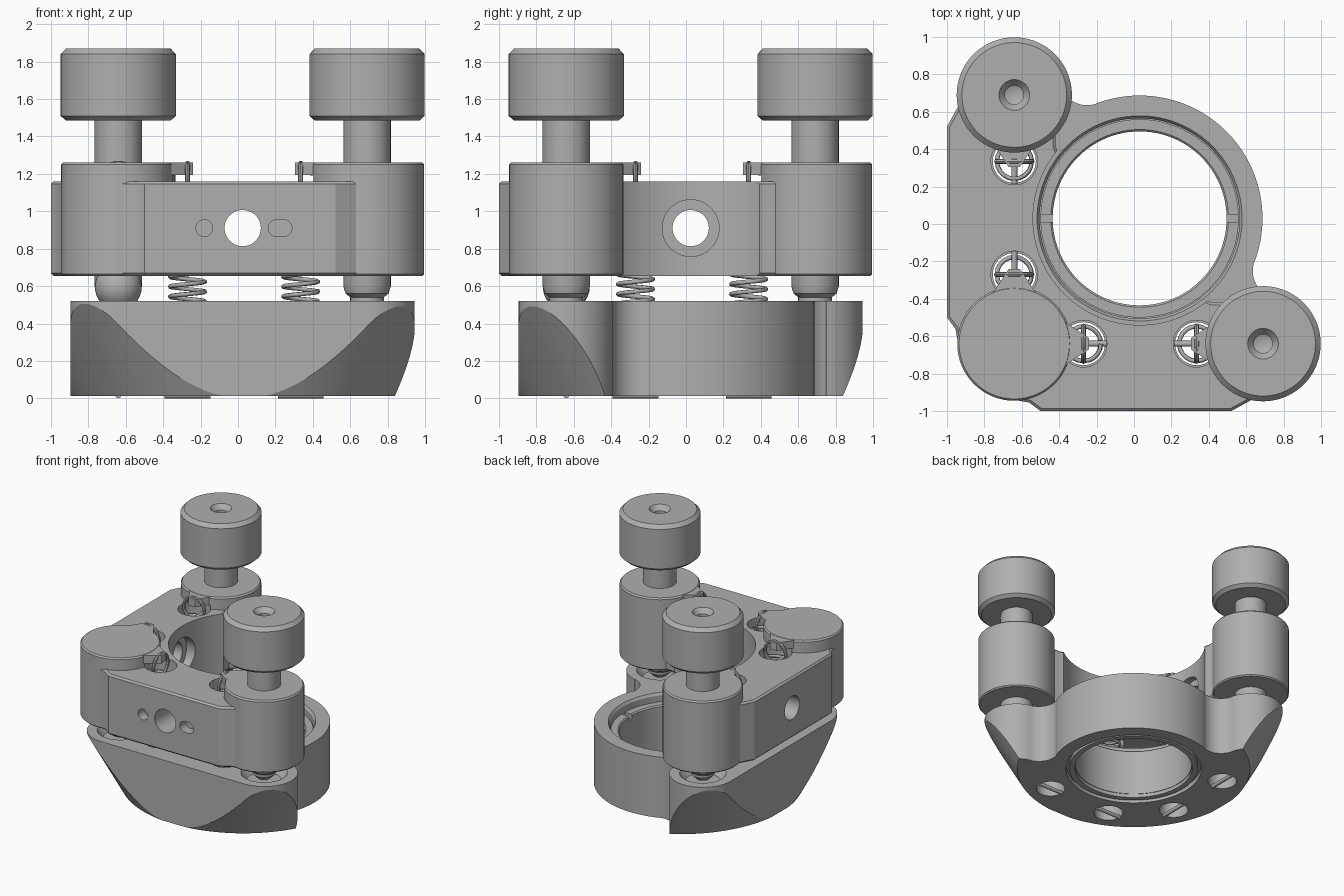
import bpy, bmesh, math
from mathutils import Vector, Matrix

if "Cube" in bpy.data.objects:
    bpy.data.objects.remove(bpy.data.objects["Cube"], do_unlink=True)

metal = bpy.data.materials.new("satin_grey_metal")
metal.use_nodes = True
GREY = (0.43, 0.43, 0.43, 1)
metal.diffuse_color = GREY
metal.node_tree.nodes["Principled BSDF"].inputs["Base Color"].default_value = GREY

C = Vector((0.03, 0.03))            # bore centre
CORNER, RIGHT, BACK = (-0.64, -0.64), (0.69, -0.64), (-0.64, 0.69)
SPRINGS = [(-0.27, -0.64, 0), (0.335, -0.64, 0), (-0.64, -0.27, 1), (-0.64, 0.335, 1)]


def select(ob):
    bpy.ops.object.select_all(action='DESELECT')
    ob.select_set(True)
    bpy.context.view_layer.objects.active = ob


def make(name, bm):
    bmesh.ops.recalc_face_normals(bm, faces=bm.faces)
    me = bpy.data.meshes.new(name)
    bm.to_mesh(me)
    bm.free()
    ob = bpy.data.objects.new(name, me)
    bpy.context.collection.objects.link(ob)
    me.materials.append(metal)
    return ob


def smooth(ob):
    select(ob)
    bpy.ops.object.shade_smooth_by_angle(angle=math.radians(28))
    return ob


def lathe(name, profile, at=(0, 0), n=64, closed=False):
    """Revolve (radius, z) points about a vertical axis."""
    bm = bmesh.new()
    vs = [bm.verts.new((r, 0, z)) for r, z in profile]
    pairs = list(zip(vs, vs[1:])) + ([(vs[-1], vs[0])] if closed else [])
    es = [bm.edges.new(p) for p in pairs]
    bmesh.ops.spin(bm, geom=vs + es, cent=(0, 0, 0), axis=(0, 0, 1),
                   angle=2 * math.pi, steps=n, use_merge=True)
    bmesh.ops.remove_doubles(bm, verts=bm.verts, dist=1e-5)
    bmesh.ops.translate(bm, verts=bm.verts, vec=(at[0], at[1], 0))
    return make(name, bm)


def cyl(name, at, z0, z1, r, n=64):
    return lathe(name, [(0, z0), (r, z0), (r, z1), (0, z1)], at, n)


def rod(name, a, b, r, n=32, stretch=1):
    """Cylinder between two points; stretch widens it sideways."""
    a, b = Vector(a), Vector(b)
    bm = bmesh.new()
    bmesh.ops.create_cone(bm, cap_ends=True, segments=n, radius1=r, radius2=r, depth=(b - a).length)
    bm.transform(Matrix.Translation((a + b) / 2) @ (b - a).to_track_quat('Z', 'Y').to_matrix().to_4x4())
    if stretch > 1:
        s = r * (stretch - 1)
        along = Vector((1, 0, 0)) if abs((b - a).y) > abs((b - a).x) else Vector((0, 1, 0))
        for v in bm.verts:
            v.co += along * math.copysign(s, (v.co - (a + b) / 2).dot(along))
    return make(name, bm)


def prism(name, pts, z0, z1):
    bm = bmesh.new()
    f = bm.faces.new([bm.verts.new((x, y, z0)) for x, y in pts])
    top = bmesh.ops.extrude_face_region(bm, geom=[f])["geom"]
    bmesh.ops.translate(bm, vec=(0, 0, z1 - z0), verts=[g for g in top if isinstance(g, bmesh.types.BMVert)])
    return make(name, bm)


def boolean(ob, cutter, op='DIFFERENCE'):
    m = ob.modifiers.new("cut", 'BOOLEAN')
    m.object, m.operation, m.solver = cutter, op, 'EXACT'
    select(ob)
    bpy.ops.object.modifier_apply(modifier=m.name)
    bpy.data.objects.remove(cutter, do_unlink=True)


def bevel(ob, w):
    m = ob.modifiers.new("edge", 'BEVEL')
    m.width, m.segments, m.limit_method, m.angle_limit = w, 1, 'ANGLE', math.radians(50)
    select(ob)
    bpy.ops.object.modifier_apply(modifier=m.name)


def arc(c, r, a0, a1, n):
    return [(c[0] + r * math.cos(math.radians(a0 + (a1 - a0) * i / n)),
             c[1] + r * math.sin(math.radians(a0 + (a1 - a0) * i / n))) for i in range(n + 1)]


def mirrored(half):
    """Close a half outline by reflecting it over the x = y diagonal."""
    pts = half + [(y, x) for x, y in reversed(half)]
    out = []
    for p in pts:
        if not out or (Vector(p) - Vector(out[-1])).length > 1e-4:
            out.append(p)
    if (Vector(out[0]) - Vector(out[-1])).length < 1e-4:
        out.pop()
    return out


def swap(p, flip):
    return (p[1], p[0], p[2]) if flip else p


# Base plate: ring body with two lobes, undercut by a cone
half = (arc(CORNER, 0.255, 225, 270, 12) + arc(RIGHT, 0.255, -90, 76, 36)
        + arc((0.785, -0.25), 0.15, 256, 160, 16) + arc(C, 0.657, -20, 45, 30))
base = prism("base_plate", mirrored(half), 0.012, 0.52)
boolean(base, lathe("cone", [(0, 0), (0.925, 0), (1.255, 0.6), (0, 0.6)], C, 128), 'INTERSECT')
boolean(base, lathe("bore", [(0, -0.1), (0.55, -0.1), (0.54, 0.05), (0.465, 0.05), (0.465, 0.33),
                             (0.535, 0.33), (0.535, 0.5), (0.555, 0.53), (0.555, 0.7), (0, 0.7)], C, 96))
for p in (CORNER, RIGHT, BACK):
    boolean(base, lathe("seat", [(0, 0.46), (0.13, 0.46), (0.185, 0.53), (0.185, 0.6), (0, 0.6)], p))
for x, y, f in SPRINGS:
    boolean(base, cyl("hole", (x, y), -0.1, 0.7, 0.115, 48))
smooth(base)

# Retaining ring with two spanner slots, and the thin ring beneath
ring = lathe("retaining_ring", [(0.465, 0.33), (0.53, 0.33), (0.53, 0.45), (0.475, 0.45), (0.465, 0.44)], C, 96, True)
boolean(ring, prism("slots", [(-0.7, 0.01), (0.7, 0.01), (0.7, 0.05), (-0.7, 0.05)], 0.41, 0.5))
smooth(ring)
smooth(lathe("lower_ring", [(0.47, 0.02), (0.515, 0.02), (0.515, 0.06), (0.47, 0.06)], C, 96, True))

# Upper L-shaped plate
half = [(-0.84, -0.84), (-0.64, -0.94), (-0.56, -0.955), (-0.5, -1), (0.52, -1), (0.63, -0.94),
        (0.69, -0.94), (0.69, -0.42), (0.42, -0.42), (-0.2, -0.2)]
plate = prism("upper_plate", mirrored(half), 0.655, 1.16)
bevel(plate, 0.014)
boolean(plate, cyl("clearance", C, 0.5, 1.4, 0.57, 128))
for f in (0, 1):
    def side(x, y0, y1, r, s=1):
        boolean(plate, rod("side_cut", swap((x, y0, 0.91), f), swap((x, y1, 0.91), f), r, 40, s))
    side(0.025, -1.2, -0.2, 0.097)      # through hole
    side(0.025, -0.6, -0.2, 0.152)      # counterbore on the inner wall
    side(-0.18, -1.1, -0.92, 0.045)     # round dimple
    side(0.225, -1.1, -0.92, 0.045, 1.4)  # slot
for x, y, f in SPRINGS:
    boolean(plate, cyl("hole", (x, y), 0.5, 1.4, 0.125, 48))
smooth(plate)

# Raised bosses at the corner and under the knobs
for name, p in (("corner_boss", CORNER), ("right_boss", RIGHT), ("back_boss", BACK)):
    prof = [(0, 0.655), (0.295, 0.655), (0.305, 0.665), (0.305, 1.25), (0.295, 1.262), (0, 1.262)]
    boss = lathe(name, prof, p, 96)
    for x, y, f in SPRINGS:
        if (Vector(p) - Vector((x, y))).length < 0.45:
            boolean(boss, cyl("hole", (x, y), 0.5, 1.19, 0.125, 48))
    smooth(boss)

# Corner pivot ball
smooth(lathe("pivot_ball", [(0.125 * math.sin(math.pi * i / 16), 0.595 - 0.125 * math.cos(math.pi * i / 16))
                            for i in range(17)], CORNER, 40))

# Adjuster screws: knob, shaft, bushing and rounded tip
for name, p in (("right", RIGHT), ("back", BACK)):
    smooth(lathe(name + "_knob", [(0, 1.485), (0.28, 1.485), (0.308, 1.51), (0.308, 1.84), (0.28, 1.87),
                                  (0.082, 1.87), (0.05, 1.83), (0.05, 1.79), (0, 1.77)], p, 96))
    smooth(cyl(name + "_shaft", p, 1.2, 1.5, 0.127))
    smooth(lathe(name + "_tip", [(0, 0.47), (0.05, 0.48), (0.09, 0.52), (0.09, 0.54), (0.115, 0.56),
                                 (0.127, 0.6), (0.127, 0.7), (0, 0.7)], p))

# Tension springs with hooks, anchor pins and fingers
for i, (x, y, f) in enumerate(SPRINGS):
    cu = bpy.data.curves.new("spring", 'CURVE')
    cu.dimensions, cu.bevel_depth, cu.bevel_resolution = '3D', 0.012, 1
    sp = cu.splines.new('POLY')
    n, turns = 340, 17
    sp.points.add(n)
    for k, pt in enumerate(sp.points):
        a = 2 * math.pi * turns * k / n
        pt.co = (x + 0.093 * math.cos(a), y + 0.093 * math.sin(a), 0.2 + 0.9 * k / n, 1)
    ob = bpy.data.objects.new("spring_%d" % (i + 1), cu)
    bpy.context.collection.objects.link(ob)
    cu.materials.append(metal)

    bpy.ops.mesh.primitive_torus_add(major_radius=0.095, minor_radius=0.013, major_segments=36,
                                     minor_segments=8, location=(x, y, 1.162),
                                     rotation=(math.pi / 2, 0, 0) if f else (0, math.pi / 2, 0))
    hook = bpy.context.object
    hook.name = "spring_hook_%d" % (i + 1)
    hook.data.materials.append(metal)
    smooth(hook)
    u, v = (y, x) if f else (x, y)
    for z in (1.08, 0.016):
        smooth(rod("anchor_pin", swap((u - 0.122, v, z), f), swap((u + 0.122, v, z), f), 0.016, 16))
    # finger pointing from the boss to the hook
    d = 1 if u > 0 else -1
    tip, root = u + d * -0.03 if u > 0 else u + 0.03, u + d * 0.12
    pts = [(tip, v - 0.03), (tip, v + 0.03), (root, v + 0.13), (root, v - 0.13)]
    prism("spring_finger", [swap((a, b, 0), f)[:2] for a, b in pts], 1.195, 1.26)
